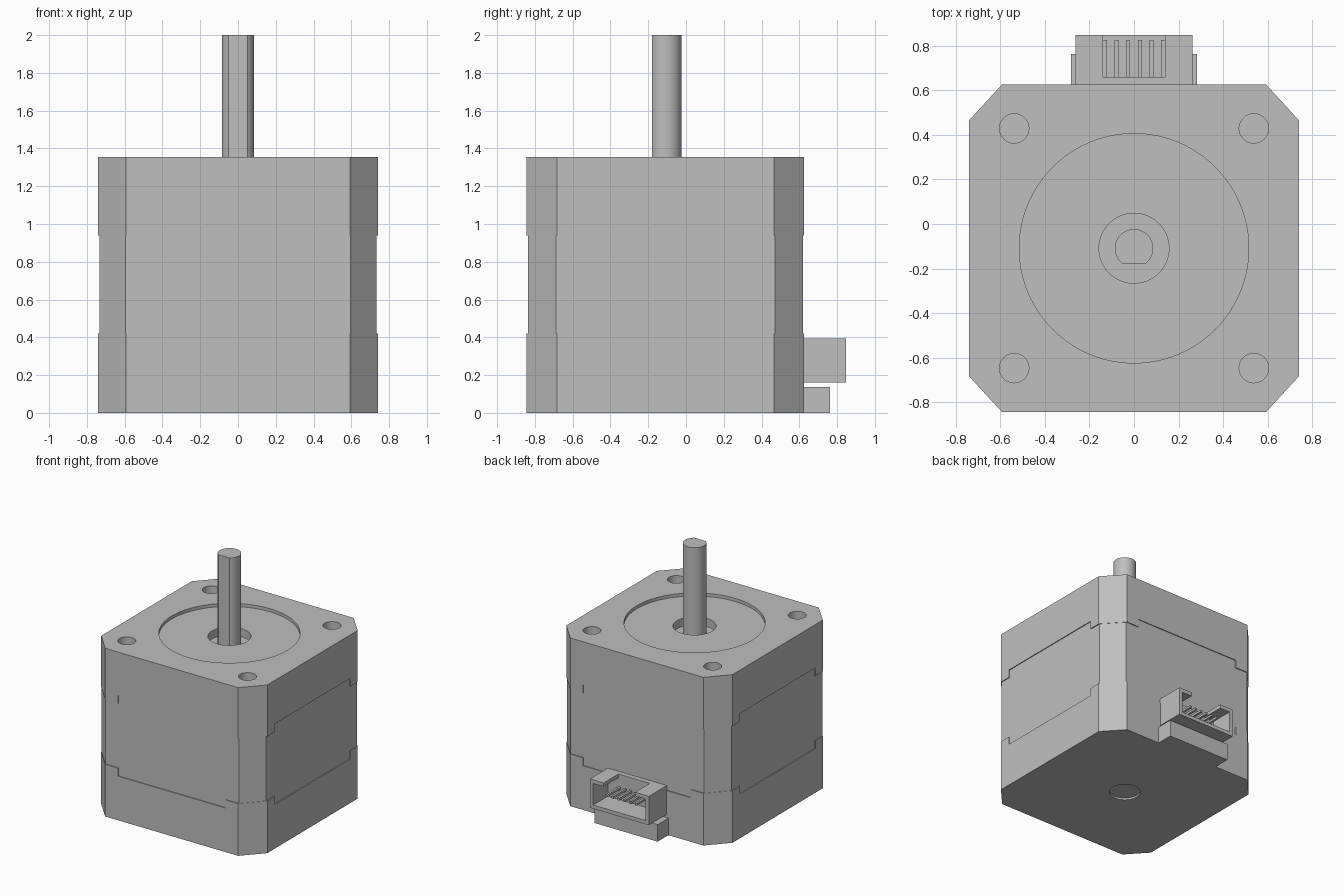
import bpy, bmesh, math

old = bpy.data.objects.get("Cube")
if old:
    bpy.data.objects.remove(old, do_unlink=True)

CY = -0.109          # motor axis in y
TOP = 1.355          # top of the housing

grey = bpy.data.materials.new("plain_grey")
grey.use_nodes = True
colour = (0.52, 0.52, 0.52, 1)
grey.diffuse_color = colour
grey.node_tree.nodes["Principled BSDF"].inputs["Base Color"].default_value = colour


def finish(name, bm):
    bmesh.ops.recalc_face_normals(bm, faces=bm.faces)
    mesh = bpy.data.meshes.new(name)
    bm.to_mesh(mesh)
    bm.free()
    mesh.materials.append(grey)
    obj = bpy.data.objects.new(name, mesh)
    bpy.context.collection.objects.link(obj)
    return obj


def prism(name, outline, z0, z1):
    """Extrude a closed outline, given around the motor axis, from z0 to z1."""
    bm = bmesh.new()
    face = bm.faces.new([bm.verts.new((x, y + CY, z0)) for x, y in outline])
    out = bmesh.ops.extrude_face_region(bm, geom=[face])
    for v in out["geom"]:
        if isinstance(v, bmesh.types.BMVert):
            v.co.z = z1
    return finish(name, bm)


def boxes(name, spans):
    """One mesh made of boxes, each given as x, y and z ranges."""
    bm = bmesh.new()
    for span in spans:
        verts = bmesh.ops.create_cube(bm, size=1)["verts"]
        for v in verts:
            for i, (lo, hi) in enumerate(span):
                v.co[i] = lo if v.co[i] < 0 else hi
    return finish(name, bm)


def circle(r, x=0, y=0, n=64):
    return [(x + r * math.cos(2 * math.pi * i / n), y + r * math.sin(2 * math.pi * i / n))
            for i in range(n)]


def octagon(hx, hy, cx, cy):
    return [(hx, -cy), (hx, cy), (cx, hy), (-cx, hy),
            (-hx, cy), (-hx, -cy), (-cx, -hy), (cx, -hy)]


def notched(hx, hy, cx, cy, half, depth):
    """Octagon with a shallow wide notch in each of the four main sides."""
    ix, iy = hx - depth, hy - depth
    right = [(hx, -cy), (hx, -half), (ix, -half), (ix, half), (hx, half), (hx, cy)]
    back = [(cx, hy), (half, hy), (half, iy), (-half, iy), (-half, hy), (-cx, hy)]
    side = right + back
    return side + [(-x, -y) for x, y in side]


def activate(obj):
    bpy.ops.object.select_all(action="DESELECT")
    obj.select_set(True)
    bpy.context.view_layer.objects.active = obj


def drill(obj, outline, z0, z1):
    cutter = prism("cutter", outline, z0, z1)
    cutter.hide_render = True
    mod = obj.modifiers.new("drill", "BOOLEAN")
    mod.operation = "DIFFERENCE"
    mod.solver = "EXACT"
    mod.object = cutter
    activate(obj)
    bpy.ops.object.modifier_apply(modifier=mod.name)
    bpy.data.objects.remove(cutter, do_unlink=True)


def smooth(obj):
    activate(obj)
    bpy.ops.object.shade_smooth_by_angle(angle=math.radians(30))


# Housing: two end caps with stepped rims around a slightly inset stack
full = (0.74, 0.735, 0.593, 0.575)
lower_cap = prism("lower_cap", octagon(*full), 0, 0.355)
prism("lower_cap_rim", notched(*full, 0.48, 0.007), 0.355, 0.42)
prism("middle_stack", octagon(0.733, 0.728, 0.596, 0.579), 0.42, 0.94)
prism("upper_cap_rim", notched(*full, 0.48, 0.007), 0.94, 1.005)
upper_cap = prism("upper_cap", octagon(*full), 1.005, TOP)

# Round pocket, shaft bore and screw holes in the top; shallow dimple below
drill(upper_cap, circle(0.515, n=96), TOP - 0.025, TOP + 0.1)
drill(upper_cap, circle(0.157), TOP - 0.09, TOP + 0.1)
for sx in (-1, 1):
    for sy in (-1, 1):
        drill(upper_cap, circle(0.066, sx * 0.538, sy * 0.538, 40), TOP - 0.16, TOP + 0.1)
drill(lower_cap, circle(0.117), -0.1, 0.015)
smooth(upper_cap)
smooth(lower_cap)

# Shaft with a flat on its front
R, FLAT = 0.086, 0.07
a = math.acos(FLAT / R)
start, sweep = -math.pi / 2 + a, 2 * (math.pi - a)
d_shape = [(R * math.cos(start + sweep * i / 48), R * math.sin(start + sweep * i / 48))
           for i in range(49)]
smooth(prism("shaft", d_shape, TOP - 0.1, 2.0))

# Connector socket, open at the back and slotted on top
W, SLOT, WALL = 0.263, 0.14, 0.03
Y0, YB, Y1 = 0.62, 0.66, 0.848
Z0, Z1 = 0.16, 0.393
inner = (Z0 + WALL, Z1 - WALL)
boxes("connector_socket", [
    ((-W, W), (Y0, Y1), (Z0, Z0 + WALL)),
    ((-W, W), (Y0, YB), (Z0 + WALL, Z1)),
    ((-W, WALL - W), (YB, Y1), inner),
    ((W - WALL, W), (YB, Y1), inner),
    ((-W, -SLOT), (YB, Y1), (Z1 - WALL, Z1)),
    ((SLOT, W), (YB, Y1), (Z1 - WALL, Z1)),
])

# Row of six contact pins
boxes("connector_pins", [
    ((x - 0.009, x + 0.009), (YB - 0.01, 0.825), (0.275, 0.293))
    for x in [(i - 2.5) * 0.052 for i in range(6)]
])

# Ledge under the connector
boxes("connector_ledge", [((-0.282, 0.282), (Y0, 0.763), (0, 0.137))])
